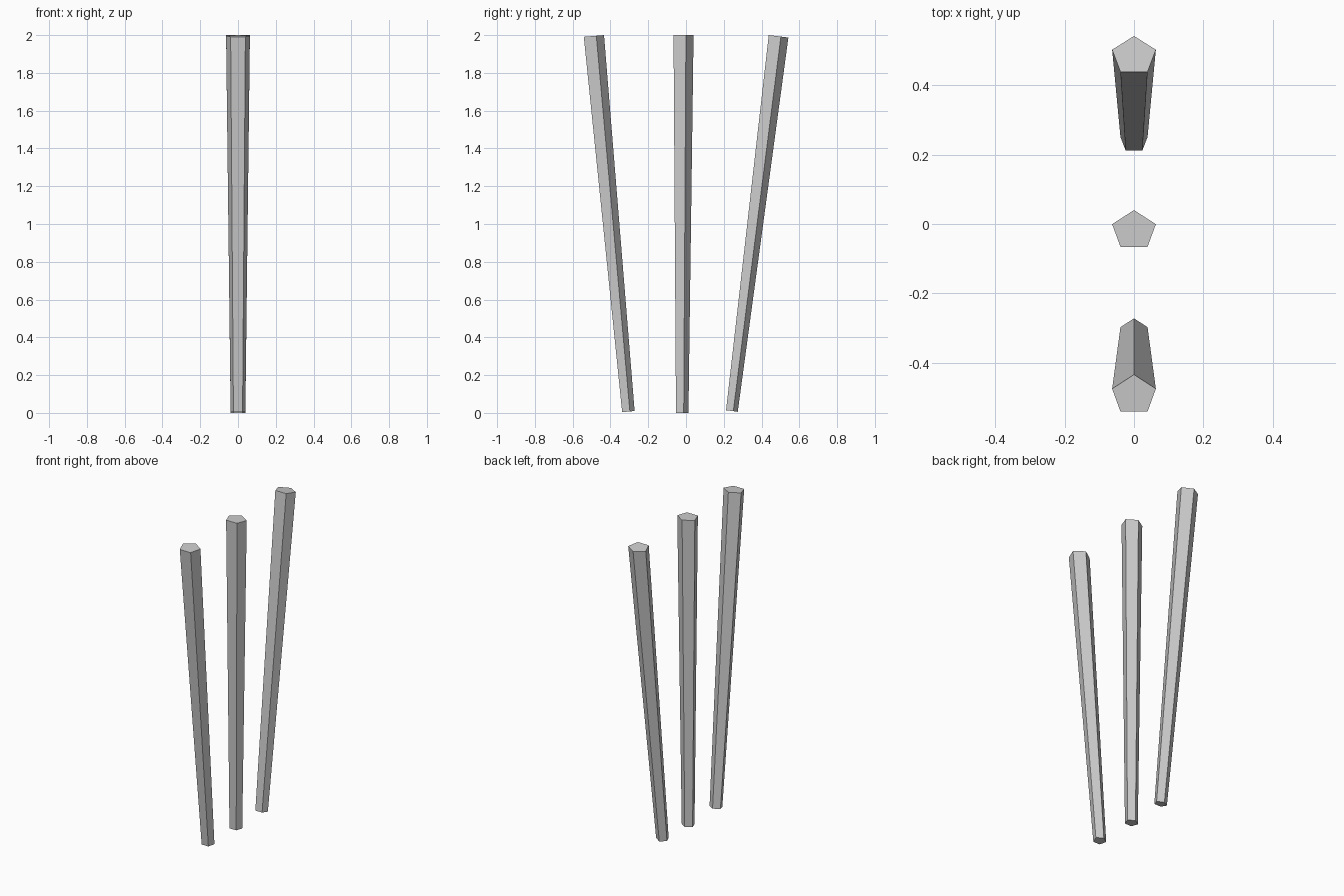
import bpy
import bmesh

if "Cube" in bpy.data.objects:
    bpy.data.objects.remove(bpy.data.objects["Cube"])

# Pentagon outline: (x factor, fraction from back point to front flat)
PENTAGON = [(0, 0), (-1, 0.382), (-0.618, 1), (0.618, 1), (1, 0.382)]


def ring(bm, half_width, back, front):
    """Pentagon between a back point and a front edge, each given as (y, z)."""
    return [bm.verts.new((half_width * fx,
                          back[0] + (front[0] - back[0]) * t,
                          back[1] + (front[1] - back[1]) * t))
            for fx, t in PENTAGON]


def stick(name, bottom, top):
    """Tapered five-sided stick with closed ends."""
    bm = bmesh.new()
    low, high = ring(bm, *bottom), ring(bm, *top)
    for i in range(5):
        j = (i + 1) % 5
        bm.faces.new((low[i], low[j], high[j], high[i]))
    bm.faces.new(low)
    bm.faces.new(high)
    bmesh.ops.recalc_face_normals(bm, faces=bm.faces)
    mesh = bpy.data.meshes.new(name)
    bm.to_mesh(mesh)
    bm.free()
    bpy.context.collection.objects.link(bpy.data.objects.new(name, mesh))


# Upright middle stick
stick("middle_stick",
      (0.039, (0.013, 0.0), (-0.053, 0.0)),
      (0.063, (0.04, 2.0), (-0.066, 2.0)))

# Stick leaning forward
stick("front_stick",
      (0.039, (-0.272, 0.01), (-0.338, 0.004)),
      (0.063, (-0.434, 2.0), (-0.541, 1.991)))

# Stick leaning backward
stick("back_stick",
      (0.039, (0.274, 0.006), (0.212, 0.014)),
      (0.063, (0.542, 1.987), (0.438, 2.0)))
